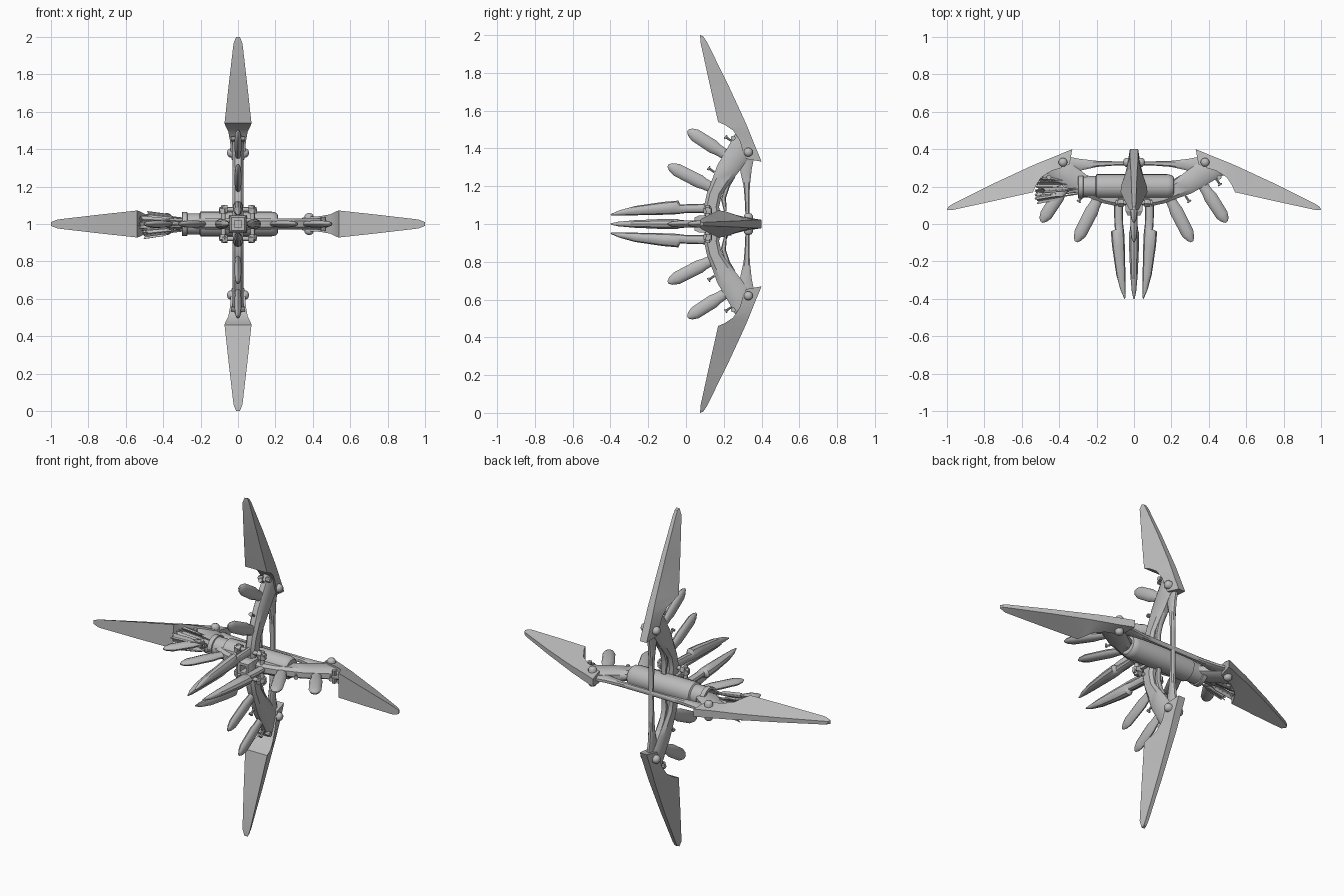
import bpy, bmesh, math, random
from mathutils import Vector

if "Cube" in bpy.data.objects:
    bpy.data.objects.remove(bpy.data.objects["Cube"])

random.seed(4)
grey = bpy.data.materials.new("mid_grey")
grey.diffuse_color = (0.5, 0.5, 0.5, 1)
grey.use_nodes = True
grey.node_tree.nodes["Principled BSDF"].inputs["Base Color"].default_value = grey.diffuse_color


def finish(name, verts, faces, smooth=None):
    me = bpy.data.meshes.new(name)
    me.from_pydata([tuple(v) for v in verts], [], faces)
    bm = bmesh.new()
    bm.from_mesh(me)
    bmesh.ops.recalc_face_normals(bm, faces=bm.faces)
    bm.to_mesh(me)
    bm.free()
    me.materials.append(grey)
    ob = bpy.data.objects.new(name, me)
    bpy.context.collection.objects.link(ob)
    if smooth:
        bpy.ops.object.select_all(action='DESELECT')
        ob.select_set(True)
        bpy.context.view_layer.objects.active = ob
        bpy.ops.object.shade_smooth_by_angle(angle=math.radians(smooth))
    return ob


def skin(name, rings, smooth=None):
    """Bridge equal-length rings of points and cap both ends."""
    n = len(rings[0])
    faces = [tuple(range(n)), tuple(range((len(rings) - 1) * n, len(rings) * n))]
    for i in range(len(rings) - 1):
        for k in range(n):
            a, b = i * n + k, i * n + (k + 1) % n
            faces.append((a, b, b + n, a + n))
    return finish(name, [p for r in rings for p in r], faces, smooth)


def ring(c, u, v, n):
    return [c + u * math.cos(2 * math.pi * k / n) + v * math.sin(2 * math.pi * k / n)
            for k in range(n)]


def rod(name, a, b, r, n=10):
    a, b = Vector(a), Vector(b)
    d = (b - a).normalized()
    u = d.orthogonal().normalized()
    v = d.cross(u)
    return skin(name, [ring(p, u * r, v * r, n) for p in (a, b)], 40)


def arm(ang, tag):
    ca, sa = math.cos(ang), math.sin(ang)

    # radial distance, depth and sideways offset to world space
    def P(r, y, t=0):
        return Vector((r * ca - t * sa, y, 1 + r * sa + t * ca))

    side = P(0, 0, 1) - P(0, 0, 0)

    def band(name, pairs, half):
        """Strip between front and back edge points with a bevelled rim."""
        rings = []
        for (r0, y0), (r1, y1) in pairs:
            mr, my = (r1 - r0) * .2, (y1 - y0) * .2
            rings.append([P(r0, y0, -half * .5), P(r0 + mr, y0 + my, -half),
                          P(r1 - mr, y1 - my, -half), P(r1, y1, -half * .5),
                          P(r1, y1, half * .5), P(r1 - mr, y1 - my, half),
                          P(r0 + mr, y0 + my, half), P(r0, y0, half * .5)])
        skin(name + tag, rings, 35)

    def paddle(name, base, tip, rows, n=10):
        """Tapered body along an axis; rows are (fraction, half width, half depth)."""
        a, b = P(*base), P(*tip)
        u = (b - a).normalized().cross(side)
        skin(name + tag, [ring(a.lerp(b, f), u * w, side * d, n) for f, w, d in rows], 40)

    # blade: wide leading face narrowing to the trailing edge
    rows = [((1.0, .075), .010, (.993, .092), .008),
            ((.965, .076), .024, (.965, .110), .010),
            ((.75, .123), .049, (.75, .217), .014),
            ((.54, .17), .072, (.56, .305), .018),
            ((.525, .205), .068, (.51, .327), .020),
            ((.495, .25), .052, (.46, .347), .021),
            ((.44, .285), .042, (.41, .367), .022),
            ((.38, .302), .038, (.365, .386), .022),
            ((.345, .318), .034, (.33, .40), .022)]
    skin("blade" + tag, [[P(*f, -w), P(*f, w), P(*b, v), P(*b, -v)]
                         for f, w, b, v in rows], 25)

    # curved arm from hub to blade pivot
    band("curved_arm", [((.03, .10), (.03, .19)), ((.09, .095), (.09, .175)),
                        ((.16, .11), (.16, .19)), ((.24, .14), (.22, .235)),
                        ((.31, .165), (.27, .275)), ((.37, .20), (.32, .31)),
                        ((.43, .235), (.36, .345)), ((.48, .262), (.42, .34))], .030)
    # inner spring and rear tension link
    band("inner_spring", [((.07, .20), (.07, .215)), ((.13, .185), (.14, .212)),
                          ((.20, .205), (.20, .232)), ((.25, .245), (.25, .262))], .014)
    band("rear_link", [((0, .315), (0, .335)), ((.1, .313), (.1, .335)),
                       ((.2, .305), (.2, .338)), ((.29, .285), (.29, .348)),
                       ((.35, .28), (.35, .36))], .014)

    # two paddle fins
    fin = [(0, .026, .016), (.25, .030, .018), (.35, .036, .020), (.82, .034, .018),
           (.94, .022, .012), (1, .007, .005)]
    paddle("inner_fin", (.18, .16), (.31, -.095), fin)
    paddle("outer_fin", (.36, .22), (.495, .01), fin)

    # fang: long barbed spike pointing forward
    fang = [((.045, -.395), (.052, -.40), .004), ((.045, -.36), (.073, -.35), .013),
            ((.046, -.27), (.095, -.27), .021), ((.049, -.12), (.117, -.12), .028),
            ((.051, -.06), (.124, -.04), .029), ((.054, -.035), (.102, -.03), .022),
            ((.058, .0), (.105, .01), .020), ((.06, .12), (.108, .12), .018)]
    skin("fang" + tag, [ring((P(*a) + P(*b)) / 2, (P(*b) - P(*a)) / 2, side * w, 10)
                        for a, b, w in fang], 35)

    # hub bolt, blade pivot and small pins
    rod("hub_bolt" + tag, P(.078, .115, -.10), P(.078, .115, .10), .012)
    for s in (-1, 1):
        rod("hub_nut" + tag, P(.078, .115, s * .055), P(.078, .115, s * .082), .024, 6)
        paddle_end = P(.38, .33, s * .058)
        u, v = P(1, 0) - P(0, 0), Vector((0, 1, 0))
        skin("blade_pivot" + tag,
             [ring(P(.38, .33, s * t), u * r, v * r, 12)
              for t, r in ((.02, .024), (.044, .024), (.054, .017), (.058, .006))], 50)
        rod("tip_pin" + tag, P(.455, .25, s * .01), P(.455, .25, s * .038), .013, 8)
    for r, y in ((.275, .15), (.44, .24)):
        rod("arm_pin" + tag, P(r, y), P(r + .022, y - .032), .006, 8)
        rod("arm_pin_head" + tag, P(r + .018, y - .026), P(r + .023, y - .033), .012, 8)


for i, tag in enumerate(("_right", "_top", "_left", "_bottom")):
    arm(i * math.pi / 2, tag)

# square hub with an open front socket
hub = [(.20, .05), (.07, .045), (.045, .034), (.045, .020), (.09, .018)]
skin("hub", [[Vector((sx * h, y, 1 + sz * h))
              for sx, sz in ((-1, -1), (1, -1), (1, 1), (-1, 1))] for y, h in hub])

# cross canister with a collar at the open end
Y, Z = Vector((0, 1, 0)), Vector((0, 0, 1))
can = [(.215, .035), (.212, .052), (.20, .062), (.18, .066), (-.20, .066), (-.205, .057),
       (-.27, .057), (-.272, .064), (-.298, .064), (-.299, .050), (-.26, .046)]
skin("canister", [ring(Vector((x, .20, 1)), Y * r, Z * r, 24) for x, r in can], 35)

# fan of fletched shafts leaving the canister
for k in range(11):
    a = k * 2.4
    s = math.sqrt((k + .5) / 11)
    start = Vector((-.25, .20 + .035 * s * math.cos(a), 1 + .035 * s * math.sin(a)))
    end = Vector((-.53 + random.uniform(0, .05), .19 + .075 * s * math.cos(a),
                  1 + .070 * s * math.sin(a)))
    rod("shaft", start, end, .004, 6)
    d = (end - start).normalized()
    u = d.orthogonal().normalized()
    v = d.cross(u)
    for q in range(3):
        w = u * math.cos(q * 2.094 + k) + v * math.sin(q * 2.094 + k)
        nrm = d.cross(w) * .0015
        pts = [end - d * .15, end - d * .11 + w * .016, end + d * .005 + w * .019,
               end - d * .012]
        skin("fletching", [[p - nrm for p in pts], [p + nrm for p in pts]])
